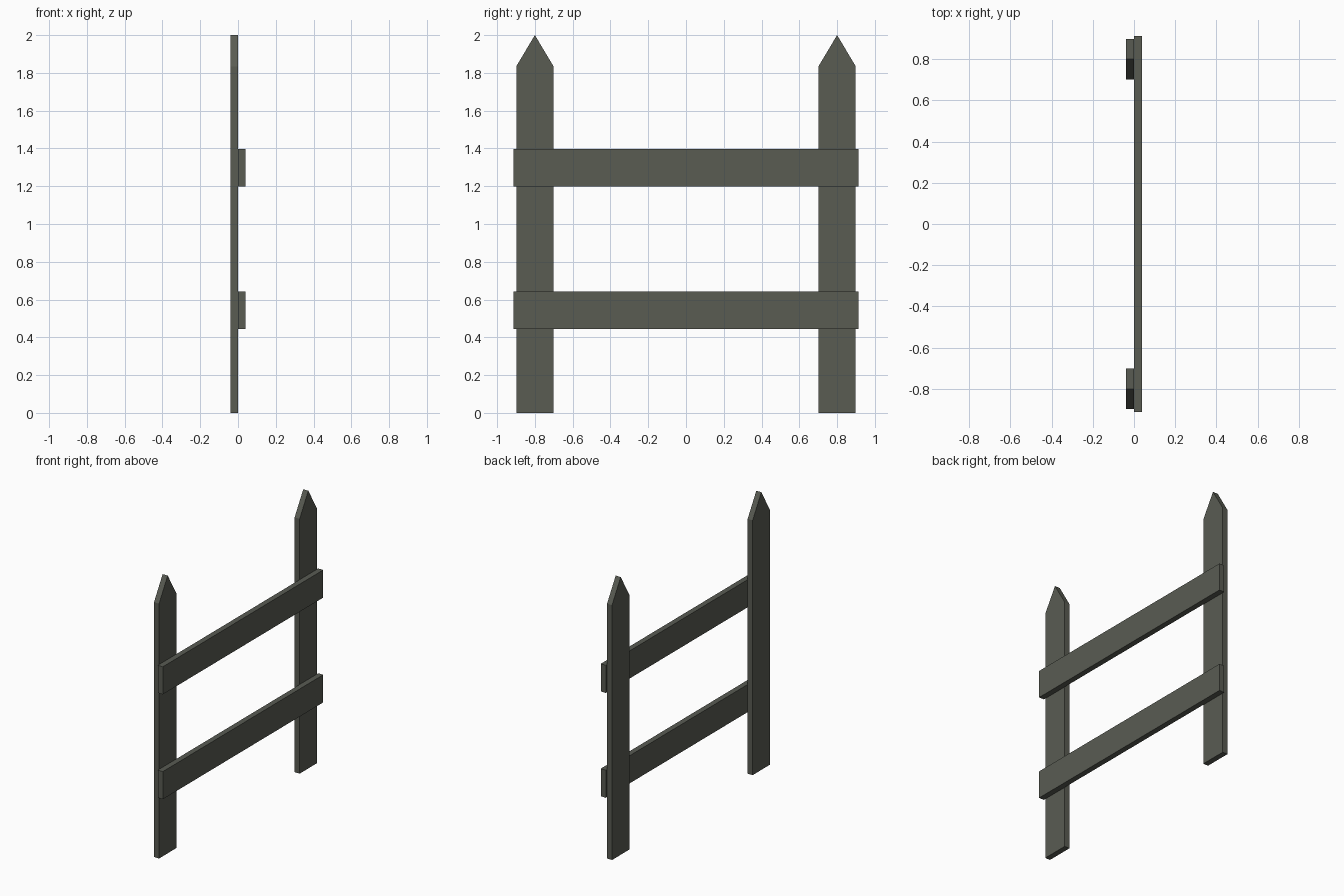
import bpy, bmesh

if "Cube" in bpy.data.objects:
    bpy.data.objects.remove(bpy.data.objects["Cube"])

wood = bpy.data.materials.new("weathered_grey_wood")
wood.diffuse_color = (0.10, 0.106, 0.086, 1.0)
wood.use_nodes = True
wood.node_tree.nodes["Principled BSDF"].inputs["Base Color"].default_value = wood.diffuse_color


def board(name, profile, x0, x1):
    """Extrude a (y, z) outline along x from x0 to x1."""
    bm = bmesh.new()
    face = bm.faces.new([bm.verts.new((x0, y, z)) for y, z in profile])
    ext = bmesh.ops.extrude_face_region(bm, geom=[face])
    moved = [v for v in ext["geom"] if isinstance(v, bmesh.types.BMVert)]
    bmesh.ops.translate(bm, verts=moved, vec=(x1 - x0, 0, 0))
    bmesh.ops.recalc_face_normals(bm, faces=bm.faces)
    mesh = bpy.data.meshes.new(name)
    bm.to_mesh(mesh)
    bm.free()
    mesh.materials.append(wood)
    obj = bpy.data.objects.new(name, mesh)
    bpy.context.collection.objects.link(obj)


# Pointed upright pickets
T, W = 0.04, 0.0985
for name, y in (("front_picket", -0.8), ("back_picket", 0.8)):
    board(name, [(y - W, 0), (y + W, 0), (y + W, 1.835), (y, 2.0), (y - W, 1.835)], -T, 0)

# Horizontal rails on the +x side
L, H = 0.913, 0.199
for name, z in (("lower_rail", 0.443), ("upper_rail", 1.198)):
    board(name, [(-L, z), (L, z), (L, z + H), (-L, z + H)], 0, T)
